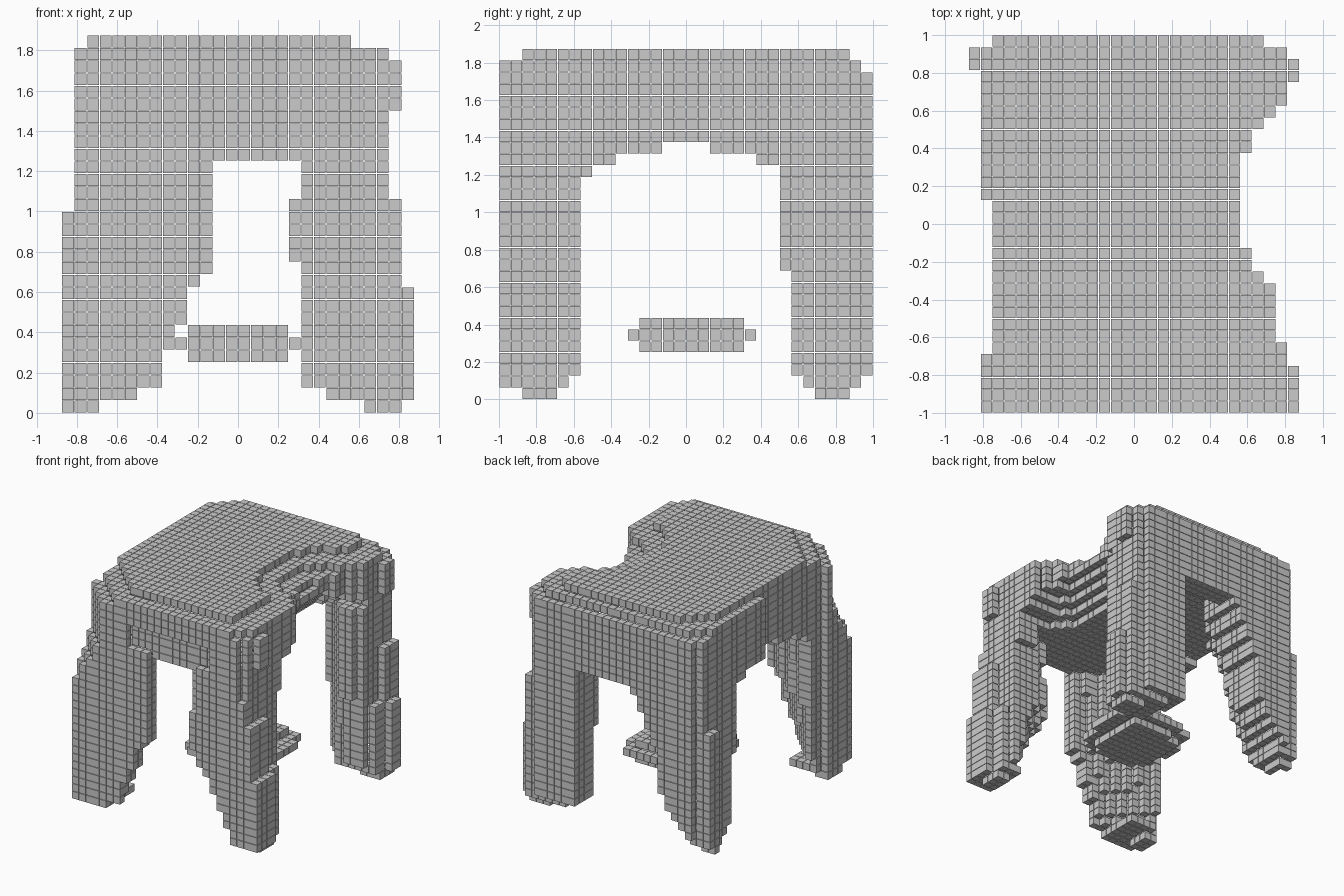
import bpy, bmesh, math
from mathutils import Vector

if "Cube" in bpy.data.objects:
    bpy.data.objects.remove(bpy.data.objects["Cube"])

P = 0.0625          # block pitch
SIZE = 0.0585       # block size, leaves a hairline gap


def lerp(points, t):
    """Piecewise linear lookup through (t, value) points."""
    if t <= points[0][0]:
        return points[0][1]
    for (a, va), (b, vb) in zip(points, points[1:]):
        if t <= b:
            return va + (vb - va) * (t - a) / (b - a)
    return points[-1][1]


# Plan outline of the waisted right side: y -> x
RIGHT = [(-.78, .86), (-.62, .8125), (-.4, .75), (-.28, .69), (-.19, .625), (-.09, .57),
         (.34, .56), (.44, .625), (.53, .69), (.6, .75), (.65, .8), (.7, .8125), (.84, .87),
         (.91, .8125), (.97, .69)]
# Leg profiles: z -> inner x edge, one per corner (x sign, y sign)
INNER_X = {
    (-1, -1): [(.03, .69), (.09, .5), (.16, .4), (.34, .34), (.45, .26), (.6, .24), (.72, .125)],
    (1, -1): [(.03, .69), (.16, .62), (.25, .55), (.48, .46), (.7, .31), (.85, .25), (1.0, .25), (1.1, .31)],
    (-1, 1): [(.03, .75), (.1, .7), (.3, .55), (.48, .46), (.82, .42), (1.05, .28), (1.3, .18)],
    (1, 1): [(.03, .63), (.09, .44), (.16, .31), (1.2, .31)]}
# How much of the inner corner each leg keeps (1 = wedge, 2 = full box)
FILL = {(-1, -1): 1.2, (1, -1): 1.5, (-1, 1): 1.75, (1, 1): 1.5}
# z -> inner y edge for all legs
INNER_Y = [(.03, .69), (.09, .625), (.16, .56), (1.16, .55), (1.22, .5)]
# How strongly each upper corner is rounded in plan
ROUND = {(-1, -1): .24, (1, -1): .12, (-1, 1): .06, (1, 1): .1}


def inside_outline(x, y, z):
    """Outer limits shared by the seat and the legs."""
    if z < .625:
        right = .875
    elif (z < 1.0625 and abs(y) > .78) or (1.5 < z < 1.75 and .75 < abs(y) < .9):
        right = .8125
    else:
        right = .75
    left = .8125 if abs(y) > .69 or y > .125 else .75
    if z < 1 and .81 < y < .94:
        left = .875
    if y > .94:
        left = .75
    # corners get rounder towards the top
    corner = ROUND[(1 if x > 0 else -1), (1 if y > 0 else -1)]
    cut = lerp([(1.0, 0), (1.4, corner), (1.7, corner), (1.8, .2), (1.85, .28)], z)
    side = .8125 if x < 0 else .78
    if z > 1 and abs(x) + abs(y) > side + 1 - cut - .02:
        return False
    return -left < x < min(right, lerp(RIGHT, y))


def seat(x, y, z):
    if z < 1.18 or not inside_outline(x, y, z):
        return False
    if z > 1.8125 and (abs(y) > .875 or not -.75 < x < .5625):
        return False
    if 1.75 < z and y > .94:
        return False
    # sagging terraces at the waist, softened corners, thin raised arch below
    slope = max(0, min(1, (x - .12) / .42))
    top = 1.9 - .2 * slope * math.exp(-((y - .12) / .45) ** 2)
    start, rate = (1.1, .4) if x < 0 and y < 0 else (1.25, .35)
    top -= rate * max(0, abs(x) + abs(y) - start)
    edge = max(0, min(1, (x - .28) / .22))
    lift = .25 * edge * math.exp(-((y - .1) / .5) ** 4)
    bottom = 1.375
    if y > .82:                                       # back apron
        bottom = 1.25
    elif y < -.82:                                    # front apron, set back between the legs
        bottom = 1.36
        if y < -.94 and z < 1.6 and -.3 < x < .45:
            return False
    elif x < -.62:                                    # left apron
        bottom = lerp([(.1, 1.375), (.13, 1.3125), (.38, 1.3125), (.42, 1.25), (.5, 1.25)], abs(y))
    return bottom + lift < z < top


def leg(sx, sy):
    """Corner leg: wide on its outer face, inner corner trimmed away."""
    def test(x, y, z):
        if x * sx < 0 or y * sy < 0 or z > 1.4375 or not inside_outline(x, y, z):
            return False
        ax, ay = abs(x), abs(y)
        if z < P and (ax < .63 or not .69 < ay < .875 or (sx > 0 and ax > .8125)):
            return False
        if z < 2 * P and ay > .94 and sy > 0:
            return False
        if sx > 0 and ax > .75 and ay < .62:
            return False
        x_in, y_in = lerp(INNER_X[sx, sy], z), lerp(INNER_Y, z)
        if sy > 0 and z > .69:
            y_in = min(y_in, .5)
        if ax < x_in or ay < y_in:
            return False
        u = (.84 - ax) / max(.1, .84 - x_in)
        v = (1 - ay) / (1 - y_in)
        return z < 2 * P or u + v < FILL[sx, sy]
    return test


def shelf(x, y, z):
    if not .25 < z < .4375:
        return False
    r = .345 if .3125 < z < .375 else .27
    n = 7 if x > 0 and y > 0 else 3
    return abs(x) ** n + abs(y - .025) ** n < r ** n


parts = {"seat": seat,
         "front_left_leg": leg(-1, -1), "front_right_leg": leg(1, -1),
         "back_left_leg": leg(-1, 1), "back_right_leg": leg(1, 1),
         "low_shelf": shelf}

# Assign each grid cell to the first part that claims it
cells = {}
for i in range(-14, 14):
    for j in range(-16, 16):
        for k in range(30):
            c = ((i + .5) * P, (j + .5) * P, (k + .5) * P)
            for name, test in parts.items():
                if test(*c):
                    cells[i, j, k] = name
                    break

STEPS = [(1, 0, 0), (-1, 0, 0), (0, 1, 0), (0, -1, 0), (0, 0, 1), (0, 0, -1)]


def build(name):
    """One cube per visible cell of the part."""
    template = bmesh.new()
    bmesh.ops.create_cube(template, size=SIZE)
    corners = [v.co.copy() for v in template.verts]
    quads = [[v.index for v in f.verts] for f in template.faces]
    template.free()
    verts, faces = [], []
    for (i, j, k), owner in cells.items():
        if owner != name or all((i + a, j + b, k + c) in cells for a, b, c in STEPS):
            continue
        n = len(verts)
        centre = Vector(((i + .5) * P, (j + .5) * P, (k + .5) * P))
        verts += [centre + v for v in corners]
        faces += [[n + q for q in quad] for quad in quads]
    mesh = bpy.data.meshes.new(name)
    mesh.from_pydata(verts, [], faces)
    bpy.context.collection.objects.link(bpy.data.objects.new(name, mesh))


for part in parts:
    build(part)
